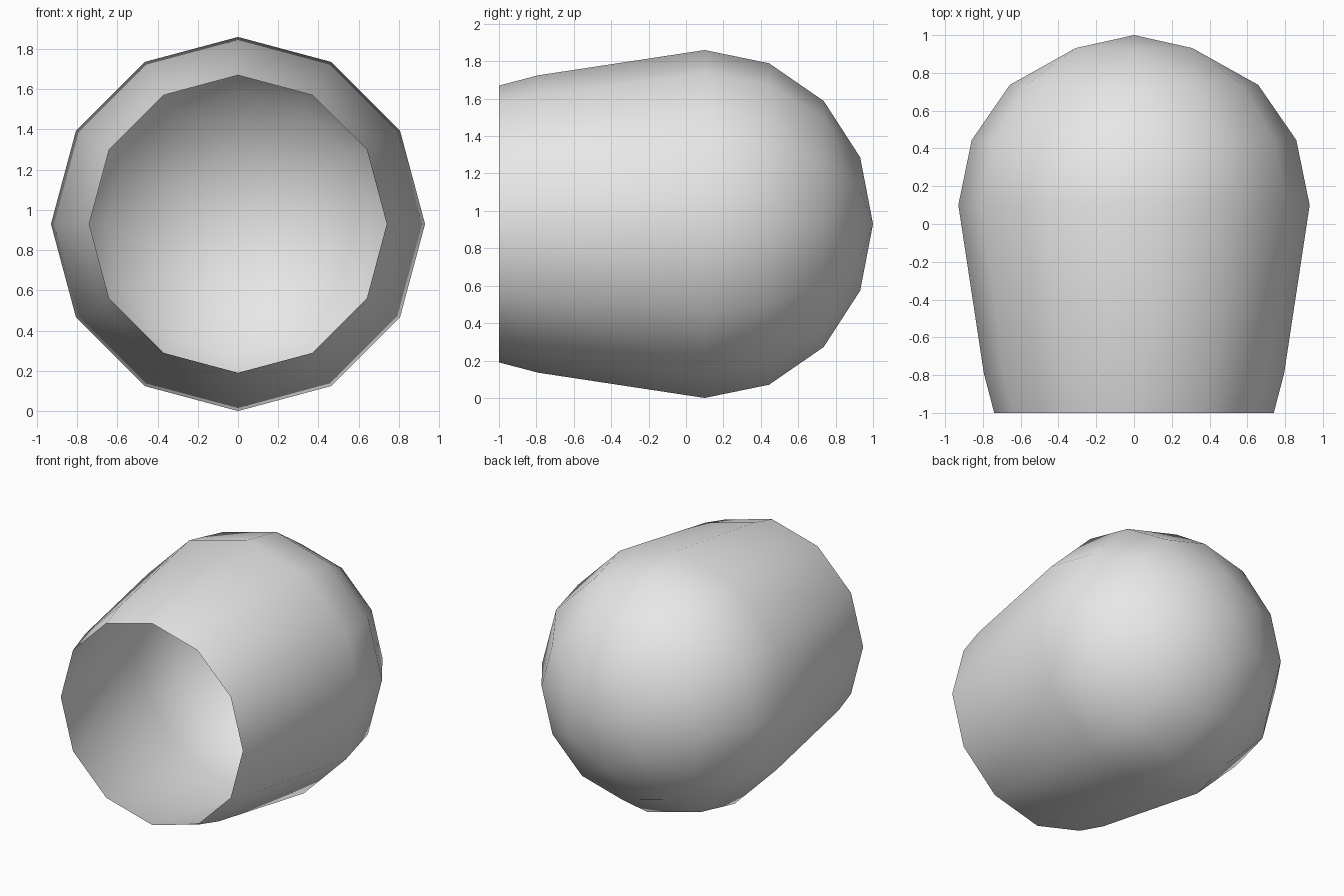
import bpy, bmesh
from math import sin, cos, pi

cube = bpy.data.objects.get("Cube")
if cube:
    bpy.data.objects.remove(cube, do_unlink=True)

SIDES = 12
RADIUS = 0.93
DOME_Y = 0.1
DOME_DEPTH = 0.9

grey = bpy.data.materials.new("light_grey")
grey.use_nodes = True
color = (0.8, 0.8, 0.8, 1)
grey.diffuse_color = color
grey.node_tree.nodes["Principled BSDF"].inputs["Base Color"].default_value = color

bm = bmesh.new()


def ring(y, r, count):
    """Ring of vertices around the y axis, first one at the top."""
    return [bm.verts.new((r * sin(2 * pi * i / count), y,
                          RADIUS + r * cos(2 * pi * i / count)))
            for i in range(count)]


# Open tapered sleeve, then the rounded back
profile = [(-1, 0.74), (-0.79, 0.795)]
profile += [(DOME_Y + DOME_DEPTH * sin(k * pi / 8), RADIUS * cos(k * pi / 8))
            for k in range(3)]
rings = [ring(y, r, SIDES) for y, r in profile]
for a, b in zip(rings, rings[1:]):
    for i in range(SIDES):
        j = (i + 1) % SIDES
        bm.faces.new((a[i], a[j], b[j], b[i]))

# Dome cap: the last ring has half as many sides
half = SIDES // 2
outer = rings[-1]
inner = ring(DOME_Y + DOME_DEPTH * sin(3 * pi / 8), RADIUS * cos(3 * pi / 8), half)
pole = bm.verts.new((0, DOME_Y + DOME_DEPTH, RADIUS))
for i in range(half):
    j = (i + 1) % half
    start, mid, end = outer[2 * i], outer[2 * i + 1], outer[2 * j]
    bm.faces.new((start, mid, inner[i]))
    bm.faces.new((mid, end, inner[j]))
    bm.faces.new((mid, inner[j], inner[i]))
    bm.faces.new((inner[i], inner[j], pole))

# Turn the shell's normals outward and shade it smooth
bm.normal_update()
if rings[0][0].link_faces[0].normal.dot(rings[0][0].co - pole.co) < 0:
    bmesh.ops.reverse_faces(bm, faces=bm.faces[:])
for face in bm.faces:
    face.smooth = True

mesh = bpy.data.meshes.new("domed_shell")
bm.to_mesh(mesh)
bm.free()
mesh.materials.append(grey)
shell = bpy.data.objects.new("domed_shell", mesh)
bpy.context.collection.objects.link(shell)
